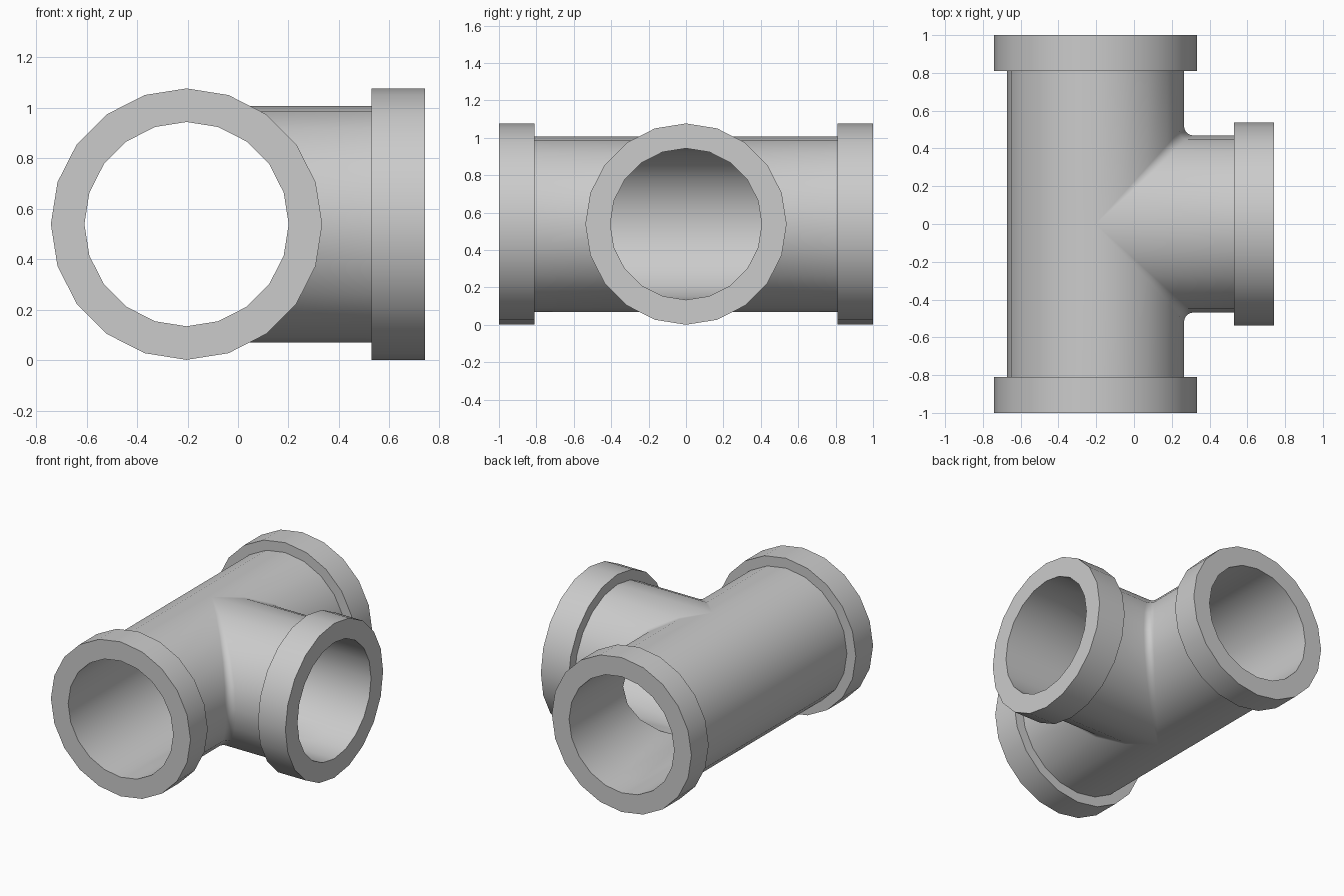
import bpy, bmesh, math
from mathutils import Vector

cube = bpy.data.objects.get("Cube")
if cube:
    bpy.data.objects.remove(cube, do_unlink=True)

CX, CZ = -0.204, 0.539          # where the two pipe axes cross
SIDES = 20
COLLAR_R, PIPE_R, BORE_R = 0.538, 0.469, 0.405
RUN_END, RUN_COLLAR = 1.0, 0.81
BRANCH_END, BRANCH_COLLAR = 0.742, 0.53
FILLET = 0.048

grey = bpy.data.materials.new("light_grey")
grey.use_nodes = True
colour = (0.6, 0.6, 0.6, 1)
grey.diffuse_color = colour
bsdf = grey.node_tree.nodes["Principled BSDF"]
bsdf.inputs["Base Color"].default_value = colour
bsdf.inputs["Roughness"].default_value = 0.6


def finish(bm, name):
    mesh = bpy.data.meshes.new(name)
    bm.to_mesh(mesh)
    bm.free()
    mesh.materials.append(grey)
    obj = bpy.data.objects.new(name, mesh)
    bpy.context.collection.objects.link(obj)
    bpy.ops.object.select_all(action='DESELECT')
    obj.select_set(True)
    bpy.context.view_layer.objects.active = obj
    bpy.ops.object.shade_smooth_by_angle(angle=math.radians(30))
    return obj


def loft(bm, rows):
    """Skin quads between successive rows of points."""
    rings = [[bm.verts.new(p) for p in row] for row in rows]
    for a, b in zip(rings, rings[1:]):
        for i in range(len(a) - 1):
            bm.faces.new((a[i], a[i + 1], b[i + 1], b[i]))


def tee_skin(name, radius, fillet, inward):
    """Tee-shaped tube; each level slice is a right-angled corner, optionally rounded."""
    bm = bmesh.new()
    half = SIDES // 2
    angles = [math.pi * (i / half - 0.5) for i in range(half + 1)]
    # Plain far half of the run
    loft(bm, [[(CX - radius * math.cos(t), y, CZ + radius * math.sin(t))
               for y in (-RUN_COLLAR, 0, RUN_COLLAR)] for t in angles])
    # Near half, turning from the run into the branch on either side
    steps = 5 if fillet else 0
    for side in (-1, 1):
        rows = []
        for t in angles:
            h, z = radius * math.cos(t), CZ + radius * math.sin(t)
            f = fillet * math.cos(t)
            path = [(h, RUN_COLLAR)]
            if steps:
                for k in range(steps + 1):
                    a = math.pi / 2 * k / steps
                    path.append((h + f - f * math.cos(a), h + f - f * math.sin(a)))
            else:
                path.append((h, h))
            path.append((BRANCH_COLLAR - CX, h))
            rows.append([(CX + x, side * y, z) for x, y in path])
        loft(bm, rows)
    bmesh.ops.remove_doubles(bm, verts=bm.verts[:], dist=1e-4)
    bmesh.ops.recalc_face_normals(bm, faces=bm.faces[:])
    # Make the skin face outwards, or inwards for the bore
    bm.normal_update()
    far = min(bm.faces, key=lambda f: f.calc_center_median().x)
    if (far.normal.x > 0) != inward:
        bmesh.ops.reverse_faces(bm, faces=bm.faces[:])
    return finish(bm, name)


def collar(name, axis, start, end):
    """Thick ring around an axis, from start to end along it."""
    axis = Vector(axis)
    across = Vector((0, 0, 1)).cross(axis)
    origin = Vector((CX, 0, CZ))
    profile = [(start, BORE_R), (start, COLLAR_R), (end, COLLAR_R),
               (end, BORE_R), (start, BORE_R)]
    rows = []
    for i in range(SIDES + 1):
        a = 2 * math.pi * i / SIDES
        out = across * math.cos(a) + Vector((0, 0, math.sin(a)))
        rows.append([origin + axis * d + out * r for d, r in profile])
    bm = bmesh.new()
    loft(bm, rows)
    bmesh.ops.remove_doubles(bm, verts=bm.verts[:], dist=1e-4)
    bmesh.ops.recalc_face_normals(bm, faces=bm.faces[:])
    return finish(bm, name)


tee_skin("pipe_body", PIPE_R, FILLET, False)
tee_skin("pipe_bore", BORE_R, 0, True)
collar("front_collar", (0, -1, 0), RUN_COLLAR, RUN_END)
collar("back_collar", (0, 1, 0), RUN_COLLAR, RUN_END)
collar("branch_collar", (1, 0, 0), BRANCH_COLLAR - CX, BRANCH_END - CX)
